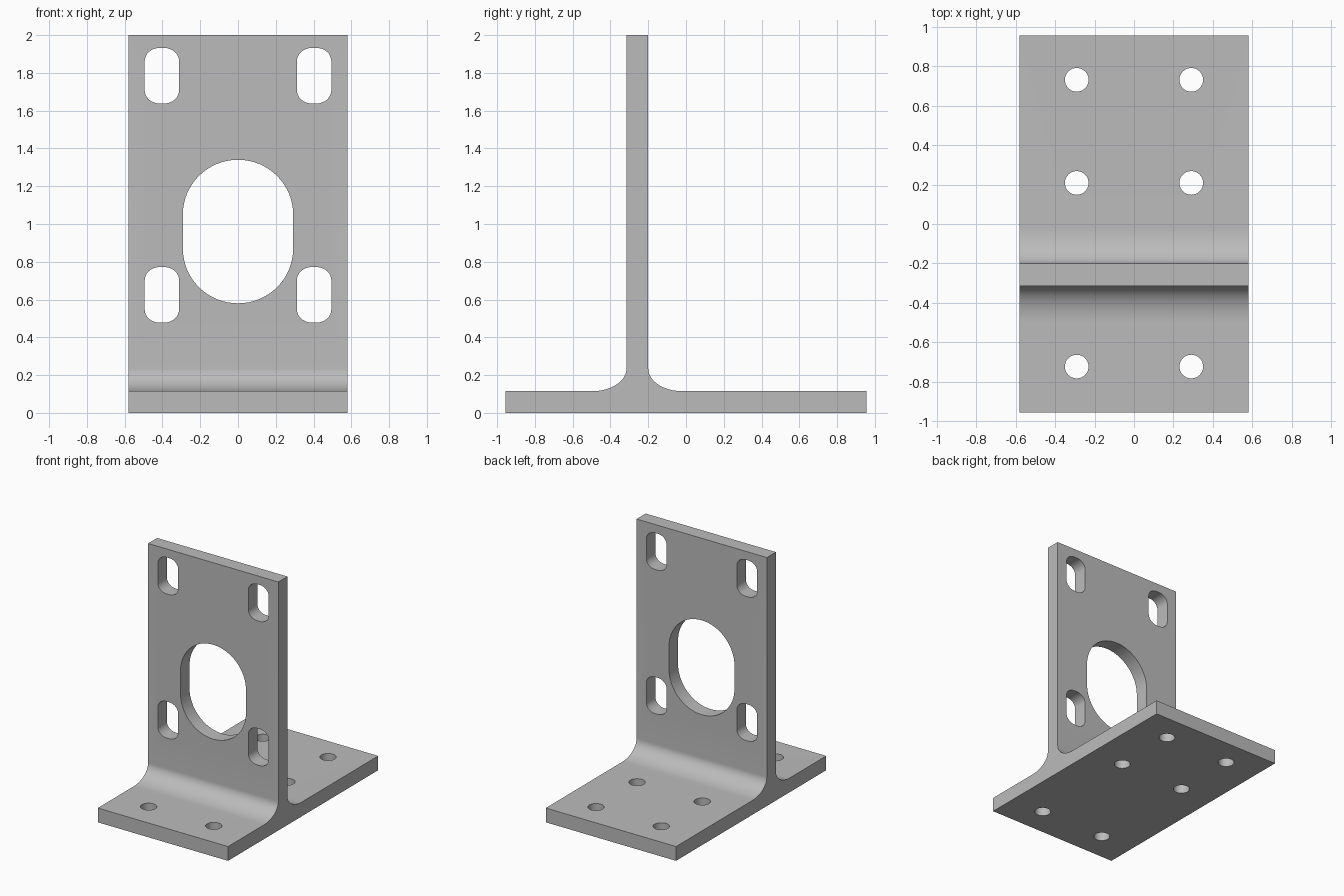
import bpy, bmesh
from math import cos, sin, pi, radians
from mathutils import Vector

cube = bpy.data.objects.get("Cube")
if cube:
    bpy.data.objects.remove(cube)

HALF_W, HALF_D, HEIGHT = 0.58, 0.955, 2.0
BASE_T = 0.115
WALL_FRONT, WALL_BACK = -0.315, -0.2
FILLET_Y, FILLET_Z = 0.18, 0.12

steel = bpy.data.materials.new("Grey metal")
steel.use_nodes = True
GREY = (0.5, 0.5, 0.5, 1)
steel.diffuse_color = GREY
steel.node_tree.nodes["Principled BSDF"].inputs["Base Color"].default_value = GREY


def arc(cx, cy, rx, ry, start, end, steps):
    """Points along an elliptical arc, angles in degrees."""
    angles = [radians(start + (end - start) * i / steps) for i in range(steps + 1)]
    return [(cx + rx * cos(a), cy + ry * sin(a)) for a in angles]


def add_prism(bm, points, direction):
    """Extrude a closed outline into a solid."""
    face = bm.faces.new([bm.verts.new(p) for p in points])
    ext = bmesh.ops.extrude_face_region(bm, geom=[face])
    verts = [g for g in ext["geom"] if isinstance(g, bmesh.types.BMVert)]
    bmesh.ops.translate(bm, verts=verts, vec=Vector(direction))


def make_object(name, bm):
    bmesh.ops.recalc_face_normals(bm, faces=bm.faces)
    mesh = bpy.data.meshes.new(name)
    bm.to_mesh(mesh)
    bm.free()
    mesh.materials.append(steel)
    obj = bpy.data.objects.new(name, mesh)
    bpy.context.collection.objects.link(obj)
    return obj


def rounded_outline(cx, cz, half_w, half_h, rx, rz, steps):
    """Upright rectangle with elliptical corners."""
    points = []
    for k, (sx, sz) in enumerate([(1, 1), (-1, 1), (-1, -1), (1, -1)]):
        points += arc(cx + sx * (half_w - rx), cz + sz * (half_h - rz),
                      rx, rz, 90 * k, 90 * k + 90, steps)
    return points


# Bracket body: base plate and upright wall joined by fillets
fillet_top = BASE_T + FILLET_Z
profile = [(-HALF_D, 0), (HALF_D, 0), (HALF_D, BASE_T)]
profile += arc(WALL_BACK + FILLET_Y, fillet_top, FILLET_Y, FILLET_Z, 270, 180, 16)
profile += [(WALL_BACK, HEIGHT), (WALL_FRONT, HEIGHT)]
profile += arc(WALL_FRONT - FILLET_Y, fillet_top, FILLET_Y, FILLET_Z, 0, -90, 16)
profile += [(-HALF_D, BASE_T)]
bm = bmesh.new()
add_prism(bm, [(-HALF_W, y, z) for y, z in profile], (2 * HALF_W, 0, 0))
bracket = make_object("bracket", bm)

# Cutters: wall slots, central opening and base bolt holes
cut = bmesh.new()
openings = [rounded_outline(x, z, 0.091, 0.147, 0.078, 0.07, 8)
            for x in (-0.403, 0.403) for z in (0.625, 1.785)]
upper = arc(0, 1.05, 0.292, 0.29, 0, 180, 32)
lower = arc(0, 0.87, 0.292, 0.29, 180, 360, 32)
openings.append(upper + lower)
for outline in openings:
    # drop coincident points where neighbouring arcs meet
    clean = [p for i, p in enumerate(outline)
             if (Vector(p) - Vector(outline[i - 1])).length > 1e-5]
    add_prism(cut, [(x, WALL_FRONT - 0.05, z) for x, z in clean], (0, 0.215, 0))
for x in (-0.29, 0.29):
    for y in (-0.722, 0.208, 0.73):
        ring = arc(x, y, 0.06, 0.06, 0, 360, 32)[:-1]
        add_prism(cut, [(px, py, -0.05) for px, py in ring], (0, 0, 0.215))
cutter = make_object("hole_cutter", cut)

# Cut the holes, then discard the cutter
mod = bracket.modifiers.new("Holes", "BOOLEAN")
mod.operation = "DIFFERENCE"
mod.solver = "EXACT"
mod.object = cutter
bpy.context.view_layer.objects.active = bracket
bracket.select_set(True)
bpy.ops.object.modifier_apply(modifier=mod.name)
bpy.data.objects.remove(cutter)

bpy.ops.object.shade_smooth_by_angle(angle=radians(30))
